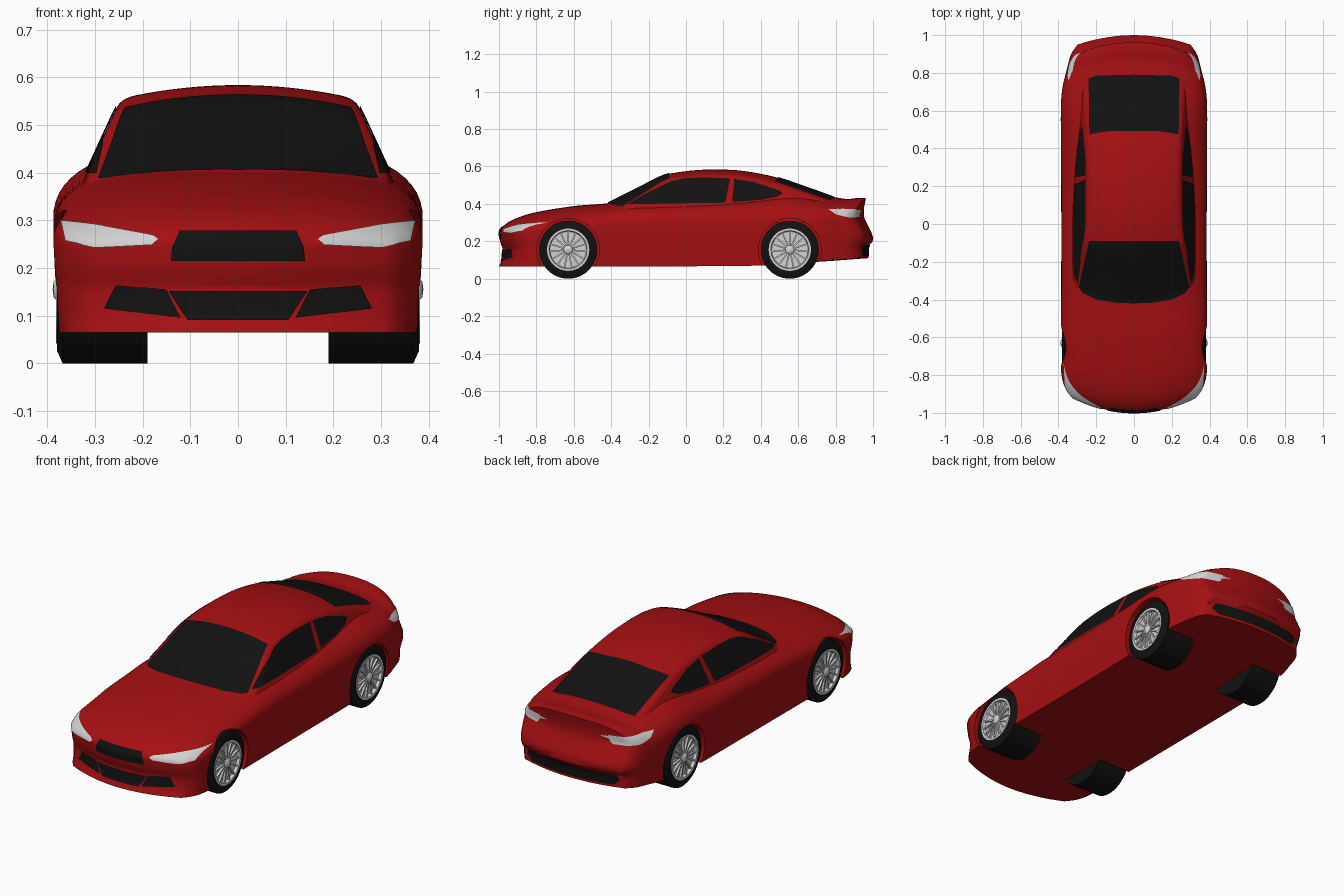
import bpy, bmesh, math
from mathutils import Vector, Matrix
from mathutils.bvhtree import BVHTree

if "Cube" in bpy.data.objects:
    bpy.data.objects.remove(bpy.data.objects["Cube"])


def material(name, rgb):
    m = bpy.data.materials.new(name)
    m.diffuse_color = (*rgb, 1)
    m.use_nodes = True
    m.node_tree.nodes["Principled BSDF"].inputs["Base Color"].default_value = m.diffuse_color
    return m


RED = material("red_paint", (0.38, 0.005, 0.006))
BLACK = material("black", (0.006, 0.006, 0.006))
SILVER = material("silver", (0.65, 0.65, 0.65))


def finish(name, bm, mat, angle=35, recalc=True):
    if recalc:
        bmesh.ops.recalc_face_normals(bm, faces=bm.faces)
    me = bpy.data.meshes.new(name)
    bm.to_mesh(me)
    bm.free()
    me.materials.append(mat)
    ob = bpy.data.objects.new(name, me)
    bpy.context.collection.objects.link(ob)
    smooth(ob, angle)
    return ob


def smooth(ob, angle):
    bpy.ops.object.select_all(action='DESELECT')
    bpy.context.view_layer.objects.active = ob
    ob.select_set(True)
    bpy.ops.object.shade_smooth_by_angle(angle=math.radians(angle))


def curve(keys, t, soft=True):
    """Interpolate (position, value) keys, linear or smooth."""
    if t <= keys[0][0]:
        return keys[0][1]
    if t >= keys[-1][0]:
        return keys[-1][1]
    i = max(k for k in range(len(keys) - 1) if keys[k][0] <= t)
    (a, p), (b, q) = keys[i], keys[i + 1]
    u = (t - a) / (b - a)
    if not soft:
        return p + (q - p) * u
    (a0, p0), (b1, q1) = keys[max(i - 1, 0)], keys[min(i + 2, len(keys) - 1)]
    m0, m1 = (q - p0) / (b - a0) * (b - a), (q1 - p) / (b1 - a) * (b - a)
    return ((2*u**3 - 3*u**2 + 1) * p + (u**3 - 2*u**2 + u) * m0
            + (3*u**2 - 2*u**3) * q + (u**3 - u**2) * m1)


def loft(name, rings, mat):
    bm = bmesh.new()
    rows = [[bm.verts.new(p) for p in r] for r in rings]
    n = len(rows[0])
    for a, b in zip(rows, rows[1:]):
        for i in range(n):
            bm.faces.new((a[i], a[(i + 1) % n], b[(i + 1) % n], b[i]))
    bm.faces.new(rows[0])
    bm.faces.new(rows[-1])
    return finish(name, bm, mat)


def both_sides(half):
    return half + [(-x, z) for x, z in reversed(half[1:-1])]


# Lower body: width, top, widest height, underside, plan bow, nose and tail profiles
WIDTH = [(-1, .325), (-.95, .362), (-.88, .383), (-.75, .389), (-.4, .386), (0, .385),
         (.4, .387), (.6, .388), (.75, .38), (.88, .355), (.95, .335), (1, .30)]
TOP = [(-1, .265), (-.97, .295), (-.9, .328), (-.8, .356), (-.6, .388), (-.42, .403),
       (-.3, .42), (0, .435), (.3, .45), (.5, .465), (.6, .465), (.7, .45),
       (.8, .435), (.88, .426), (.95, .432), (1, .43)]
WAIST = [(-1, .25), (-.8, .255), (-.4, .285), (.6, .295), (1, .31)]
UNDER = [(-1, .065), (.4, .07), (.7, .09), (1, .11)]
BOW = [(-1, .08), (-.85, .07), (-.5, 0), (.5, 0), (.85, -.05), (1, -.05)]
NOSE = [(.065, 0), (.1, .015), (.16, .02), (.2, .005), (.25, 0), (.28, .01)]
TAIL = [(.11, -.025), (.18, -.025), (.195, -.002), (.23, 0), (.33, -.05), (.38, -.048), (.43, -.038)]


def body_ring(s, scale=1):
    w, top, mid, low = (curve(k, s) for k in (WIDTH, TOP, WAIST, UNDER))
    half = [(w * .97 * i / 5, low) for i in range(5)]
    for i in range(10):
        u = i / 10
        half.append((w * (.97 + .03 * math.sin(u * math.pi / 2)), low + (mid - low) * u))
    for i in range(17):
        a = i / 16 * math.pi / 2
        half.append((w * max(math.cos(a), 0) ** .8 if i < 16 else 0,
                     mid + (top - mid) * math.sin(a) ** .8))
    zc = (low + top) / 2
    front, rear = max(0, (-.8 - s) / .2), max(0, (s - .8) / .2)
    ring = []
    for x, z in both_sides(half):
        x, z = x * scale, zc + (z - zc) * scale
        y = (s + curve(BOW, s) * (x / w) ** 2
             + front * curve(NOSE, z, False) + rear * curve(TAIL, z, False))
        ring.append((x, y, z))
    return ring


caps = [.03, .15, .3, .45, .6, .7, .8, .88, .95]
rings = [body_ring(-1, k) for k in caps]
rings += [body_ring(-1 + i / 50) for i in range(101)]
rings += [body_ring(1, k) for k in reversed(caps)]
body = loft("lower_body", rings, RED)

# Cabin: roof line, belt width, plan bow
ROOF = [(-.46, .385), (-.42, .403), (-.27, .478), (-.12, .553), (-.05, .568), (.05, .58),
        (.15, .584), (.3, .577), (.48, .543), (.64, .49), (.79, .436), (.88, .40)]
BELT = [(-.46, .295), (-.35, .312), (0, .318), (.3, .312), (.6, .293), (.88, .26)]
CABIN_BOW = [(-.46, .075), (-.3, .06), (-.1, .02), (.2, 0), (.5, -.02), (.88, -.02)]


def cabin_ring(s):
    top, belt, crown = curve(ROOF, s), curve(BELT, s), .028
    side = lambda z: belt - (z - .40) * .46
    zr = top - crown
    xr = side(zr)
    a, c, b = Vector((side(zr - .018), zr - .018)), Vector((xr, zr)), Vector((.88 * xr, top - crown * .774))
    half = [(0, .30)]
    for i in range(6):
        z = .30 + (zr - .018 - .30) * i / 6
        half.append((side(z), z))
    for i in range(6):
        u = i / 5
        half.append(tuple(a * (1 - u) ** 2 + c * 2 * u * (1 - u) + b * u * u))
    for i in range(1, 9):
        f = .88 * (1 - i / 8)
        half.append((xr * f, top - crown * f * f))
    bow = curve(CABIN_BOW, s)
    return [(x, s + bow * (x / .3) ** 2, z) for x, z in both_sides(half)]


cabin = loft("cabin", [cabin_ring(-.46 + 1.34 * i / 70) for i in range(71)], RED)

# Surface lookup used to lay windows, lamps and grilles onto the shell
verts, polys = [], []
for ob in (body, cabin):
    base = len(verts)
    verts += [v.co.copy() for v in ob.data.vertices]
    polys += [[base + i for i in p.vertices] for p in ob.data.polygons]
shell = BVHTree.FromPolygons(verts, polys)


def panel(name, pts, axis, sign, mat, step=.02):
    """Project a flat outline along an axis onto the shell as a thin plate."""
    bm = bmesh.new()
    others = [i for i in range(3) if i != axis]
    outline = []
    for p in pts:
        co = [0, 0, 0]
        co[others[0]], co[others[1]] = p
        co[axis] = 3 * sign
        outline.append(bm.verts.new(co))
    bm.faces.new(outline)
    for k, o in enumerate(others):
        lo, hi = min(p[k] for p in pts), max(p[k] for p in pts)
        no = Vector((0, 0, 0))
        no[o] = 1
        n = max(2, math.ceil((hi - lo) / step))
        for i in range(1, n):
            bmesh.ops.bisect_plane(bm, geom=bm.verts[:] + bm.edges[:] + bm.faces[:],
                                   plane_co=no * (lo + (hi - lo) * (i + .013) / n), plane_no=no)
    ray = Vector((0, 0, 0))
    ray[axis] = -sign
    for v in bm.verts:
        loc, nor, _, _ = shell.ray_cast(v.co, ray)
        if loc is None:
            start = v.co.copy()
            start[axis] = .5 * sign
            loc, nor, _, _ = shell.find_nearest(start)
        v.co = loc + nor * .0035
    bm.normal_update()
    if sum(f.normal[axis] * f.calc_area() for f in bm.faces) * sign < 0:
        bmesh.ops.reverse_faces(bm, faces=bm.faces)
    return finish(name, bm, mat, recalc=False)


def mirrored(half):
    return half + [(-x, v) for x, v in reversed(half) if x > 0]


# Glass
panel("windshield", mirrored([(0, -.42), (.1, -.416), (.2, -.40), (.27, -.365), (.292, -.335),
                              (.237, -.09), (.12, -.105), (0, -.11)][:6]), 2, 1, BLACK)
panel("rear_window", mirrored([(0, .79), (.2, .785), (.24, .77), (.235, .475), (.12, .492)]), 2, 1, BLACK)
for s, label in ((1, "right"), (-1, "left")):
    panel(label + "_front_window", [(-.31, .397), (.21, .405), (.235, .535), (.1, .54), (0, .536),
                                    (-.08, .52), (-.2, .46)], 0, s, BLACK)
    panel(label + "_rear_window", [(.247, .408), (.4, .42), (.48, .435), (.52, .455), (.5, .47),
                                   (.36, .517), (.258, .532)], 0, s, BLACK)
    # Lamps and side intakes
    panel(label + "_headlight", [(s * x, z) for x, z in (
        (.37, .298), (.36, .257), (.3, .243), (.18, .249), (.165, .26), (.18, .268), (.3, .29))], 1, -1, SILVER, .012)
    panel(label + "_taillight_side", [(.76, .37), (.8, .343), (.86, .328), (.925, .325), (.93, .37)],
          0, s, SILVER, .012)
    panel(label + "_taillight_rear", [(s * x, z) for x, z in (
        (.15, .362), (.325, .372), (.325, .326), (.26, .337))], 1, 1, SILVER, .012)
    panel(label + "_intake", [(s * x, z) for x, z in (
        (.15, .155), (.255, .165), (.28, .115), (.12, .095))], 1, -1, BLACK)

# Grilles and rear diffuser
panel("upper_grille", mirrored([(.14, .215), (.137, .245), (.122, .276)]), 1, -1, BLACK)
panel("lower_grille", mirrored([(.105, .09), (.145, .152)]), 1, -1, BLACK)
panel("rear_diffuser", mirrored([(.235, .122), (.27, .15), (.255, .182)]), 1, 1, BLACK)


# Wheels
def lathe(bm, profile, segs=48):
    rows = []
    for i in range(segs):
        a = 2 * math.pi * i / segs
        rows.append([bm.verts.new((x, r * math.cos(a), r * math.sin(a))) for x, r in profile])
    for i in range(segs):
        a, b = rows[i], rows[(i + 1) % segs]
        for j in range(len(profile) - 1):
            bm.faces.new((a[j], a[j + 1], b[j + 1], b[j]))
    bmesh.ops.remove_doubles(bm, verts=bm.verts, dist=1e-5)


def place(bm, side, y):
    bmesh.ops.transform(bm, matrix=Matrix.Translation((0, y, .155)) @ Matrix.Diagonal((side, 1, 1, 1)),
                        verts=bm.verts)


cutters = []
for y, where in ((-.63, "front"), (.555, "rear")):
    for side, label in ((1, "right"), (-1, "left")):
        name = where + "_" + label
        bm = bmesh.new()
        lathe(bm, [(.19, 0), (.19, .155), (.368, .155), (.38, .128), (.38, .112), (.36, .108), (.36, 0)])
        place(bm, side, y)
        finish(name + "_tyre", bm, BLACK)
        bm = bmesh.new()
        lathe(bm, [(.362, .113), (.382, .113), (.382, .102), (.368, .097), (.366, 0)])
        lathe(bm, [(.366, .024), (.38, .024), (.387, .016), (.389, 0)], 24)
        for i in range(15):
            m = (Matrix.Rotation(2 * math.pi * i / 15, 4, 'X') @ Matrix.Translation((.373, 0, .06))
                 @ Matrix.Diagonal((.011, .008, .082, 1)))
            bmesh.ops.create_cube(bm, size=1, matrix=m)
        place(bm, side, y)
        finish(name + "_rim", bm, SILVER)
        # Wheel arch cutter
        bm = bmesh.new()
        lathe(bm, [(.186, 0), (.186, .167), (.5, .167), (.5, 0)], 56)
        place(bm, side, y)
        cut = finish(name + "_arch_cutter", bm, RED)
        cut.hide_render = True
        cutters.append(cut)

# Cut the wheel arches
for cut in cutters:
    mod = body.modifiers.new("arch", 'BOOLEAN')
    mod.operation, mod.object, mod.solver = 'DIFFERENCE', cut, 'EXACT'
    bpy.ops.object.select_all(action='DESELECT')
    body.select_set(True)
    bpy.context.view_layer.objects.active = body
    bpy.ops.object.modifier_apply(modifier=mod.name)
    bpy.data.objects.remove(cut)
smooth(body, 35)
